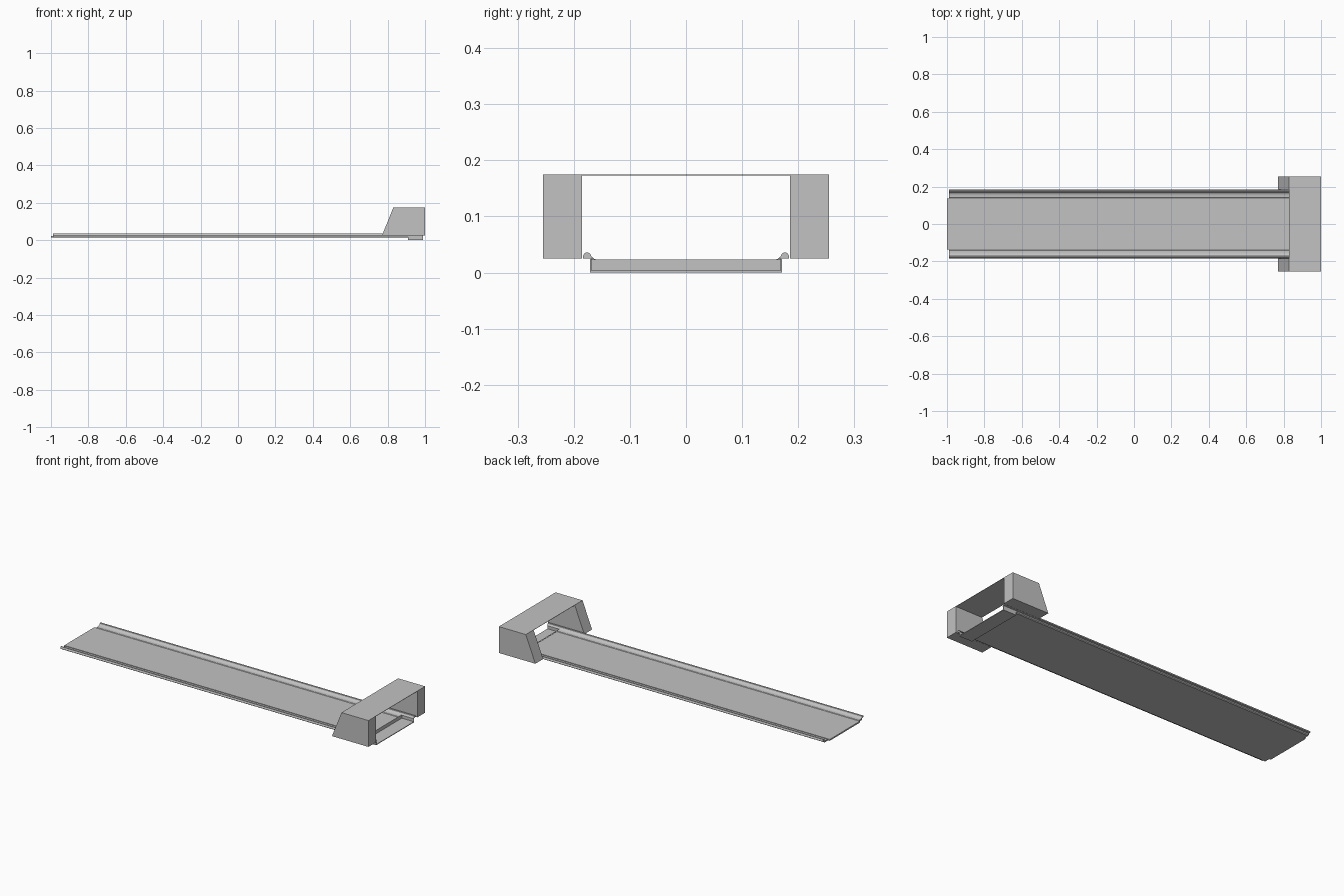
import bpy, bmesh
from mathutils import Vector

cube = bpy.data.objects.get("Cube")
if cube:
    bpy.data.objects.remove(cube, do_unlink=True)

grey = bpy.data.materials.new("light_grey")
grey.use_nodes = True
colour = (0.54, 0.54, 0.54, 1)
grey.diffuse_color = colour
grey.node_tree.nodes["Principled BSDF"].inputs["Base Color"].default_value = colour


def prism(name, points, offset, smooth=False):
    """Extrude a closed polygon along the offset vector."""
    bm = bmesh.new()
    face = bm.faces.new([bm.verts.new(p) for p in points])
    result = bmesh.ops.extrude_face_region(bm, geom=[face])
    verts = [g for g in result["geom"] if isinstance(g, bmesh.types.BMVert)]
    bmesh.ops.translate(bm, verts=verts, vec=Vector(offset))
    bmesh.ops.recalc_face_normals(bm, faces=bm.faces)
    mesh = bpy.data.meshes.new(name)
    bm.to_mesh(mesh)
    bm.free()
    mesh.materials.append(grey)
    obj = bpy.data.objects.new(name, mesh)
    bpy.context.collection.objects.link(obj)
    if smooth:
        bpy.ops.object.select_all(action="DESELECT")
        obj.select_set(True)
        bpy.context.view_layer.objects.active = obj
        bpy.ops.object.shade_smooth_by_angle()
    return obj


def box(name, x, y, z):
    corners = [(x[0], y[0], z[0]), (x[1], y[0], z[0]), (x[1], y[1], z[0]), (x[0], y[1], z[0])]
    return prism(name, corners, (0, 0, z[1] - z[0]))


# Long flat bed and the lowered open tray at its end
box("bed_plate", (-1, 0.912), (-0.135, 0.135), (0.014, 0.022))
box("tray_floor", (0.91, 0.99), (-0.17, 0.17), (0, 0.004))
box("tray_step", (0.908, 0.914), (-0.17, 0.17), (0, 0.023))

# Rolled edge: shelf, neck and rounded bead
rail = [(0.135, 0.014), (0.166, 0.014), (0.171, 0.018), (0.171, 0.025), (0.184, 0.025),
        (0.183, 0.031), (0.180, 0.035), (0.176, 0.036), (0.171, 0.034), (0.168, 0.028),
        (0.163, 0.024), (0.155, 0.022), (0.143, 0.022), (0.139, 0.019), (0.135, 0.019)]
# Arch leg outline with a sloping rear edge
leg = [(0.77, 0.025), (1, 0.025), (1, 0.174), (0.83, 0.174)]

for side, s in (("left", 1), ("right", -1)):
    label = "back" if s > 0 else "front"
    prism(label + "_rail", [(-0.99, s * y, z) for y, z in rail], (1.9, 0, 0), True)
    bead = [p for p in rail if p[1] >= 0.024]
    prism(label + "_rail_end", [(0.91, s * y, z) for y, z in bead], (0.08, 0, 0), True)
    box(label + "_tray_wall", (0.91, 0.99), sorted((s * 0.168, s * 0.171)), (0, 0.025))
    prism(label + "_arch_leg", [(x, s * 0.185, z) for x, z in leg], (0, s * 0.07, 0))

# Thin roof plate joining both legs
box("arch_roof", (0.83, 1), (-0.255, 0.255), (0.173, 0.175))
